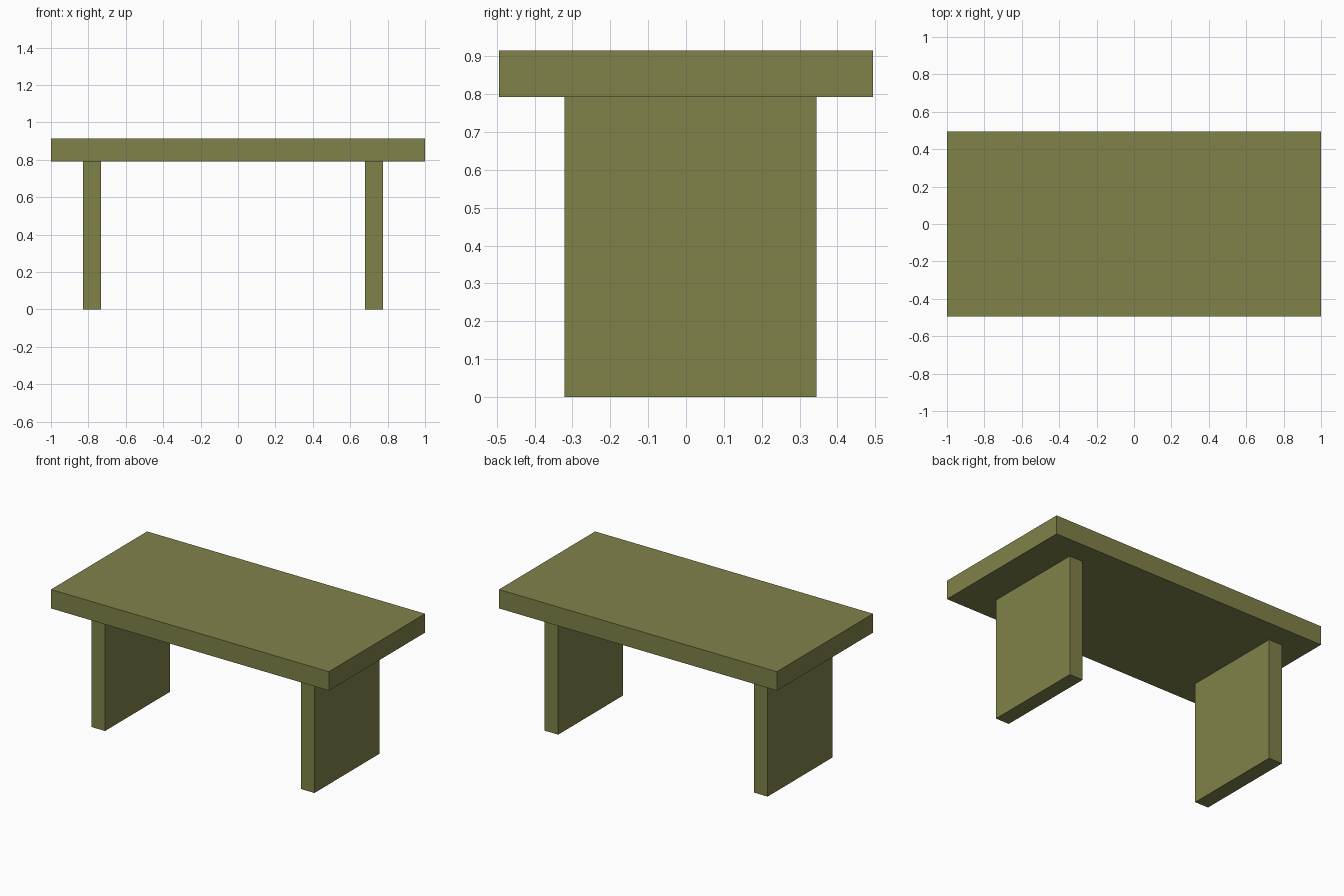
import bpy
from mathutils import Matrix, Vector

if "Cube" in bpy.data.objects:
    bpy.data.objects.remove(bpy.data.objects["Cube"])

# One flat olive colour for the whole table
olive = bpy.data.materials.new("olive")
olive.diffuse_color = (0.216, 0.223, 0.068, 1.0)
olive.use_nodes = True
olive.node_tree.nodes["Principled BSDF"].inputs["Base Color"].default_value = olive.diffuse_color


def box(name, lo, hi):
    """Box between two corners."""
    lo, hi = Vector(lo), Vector(hi)
    bpy.ops.mesh.primitive_cube_add(size=1)
    ob = bpy.context.object
    ob.name = name
    ob.data.transform(Matrix.Translation((lo + hi) / 2) @ Matrix.Diagonal((hi - lo).to_4d()))
    ob.data.materials.append(olive)
    return ob


LEG_TOP, TOP = 0.792, 0.915

# Table top
box("table_top", (-1, -0.494, LEG_TOP), (1, 0.494, TOP))

# Slab legs, set slightly off centre
for name, x in (("left_leg", -0.829), ("right_leg", 0.678)):
    box(name, (x, -0.321, 0), (x + 0.097, 0.345, LEG_TOP))
